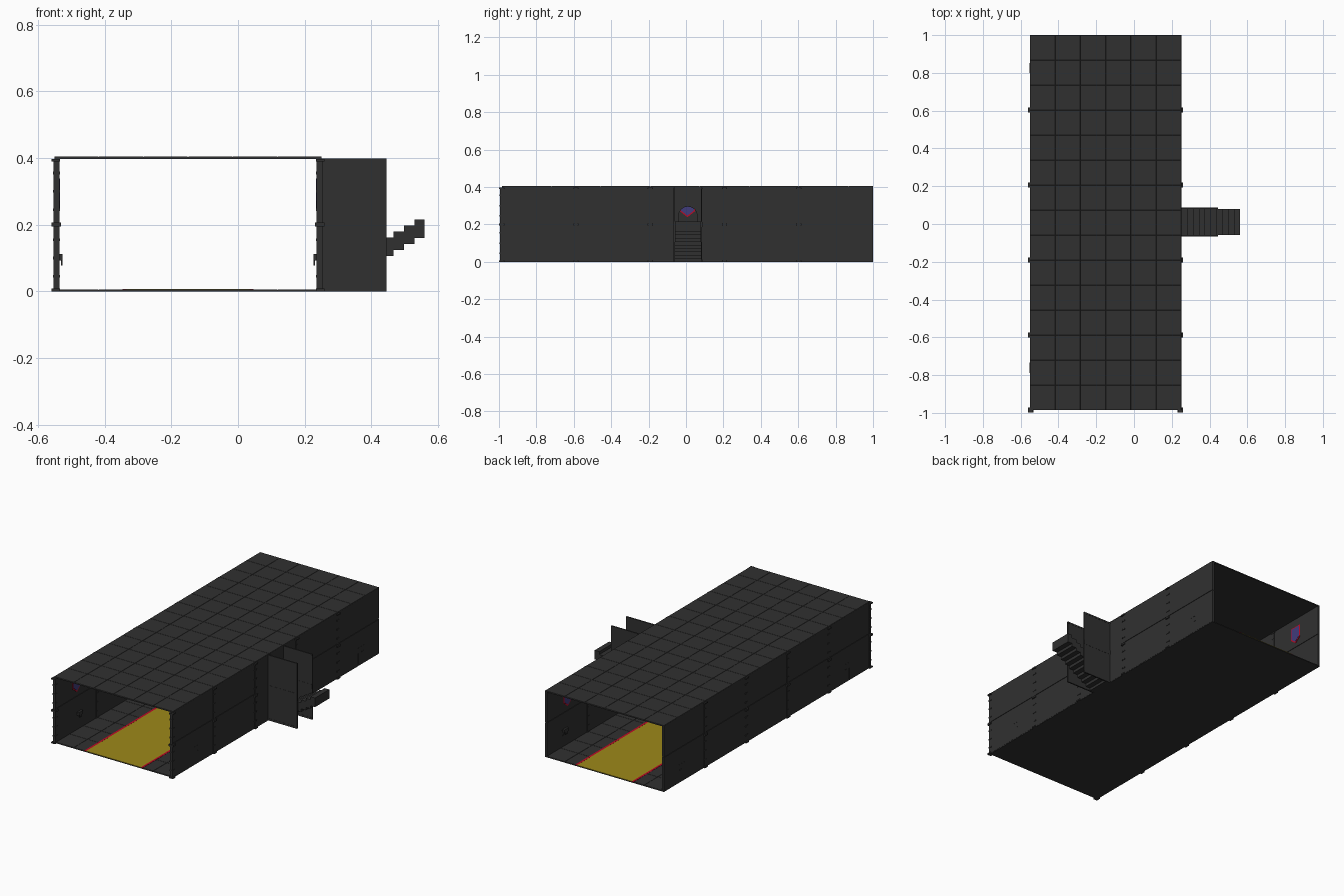
import bpy, bmesh, math

if "Cube" in bpy.data.objects:
    bpy.data.objects.remove(bpy.data.objects["Cube"])

CX = -0.15                      # corridor centre line
Y0, Y1, MOD = -0.985, 1.0, 0.397  # hall length and wall module pitch


def material(name, rgb):
    m = bpy.data.materials.new(name)
    m.diffuse_color = (*rgb, 1)
    m.use_nodes = True
    m.node_tree.nodes["Principled BSDF"].inputs["Base Color"].default_value = m.diffuse_color
    return m


GRAY = material("dark gray", (0.030, 0.030, 0.030))
YELLOW = material("floor yellow", (0.34, 0.25, 0.01))
RED = material("signal red", (0.50, 0.003, 0.018))
BLUE = material("banner blue", (0.052, 0.045, 0.2))


def finish(name, bm, mat):
    bmesh.ops.recalc_face_normals(bm, faces=bm.faces)
    me = bpy.data.meshes.new(name)
    bm.to_mesh(me)
    bm.free()
    me.materials.append(mat)
    ob = bpy.data.objects.new(name, me)
    bpy.context.collection.objects.link(ob)
    return ob


def add_box(bm, a, b):
    vs = bmesh.ops.create_cube(bm, size=1)["verts"]
    for v in vs:
        v.co = [(a[i] + b[i]) / 2 + v.co[i] * (b[i] - a[i]) for i in range(3)]


def boxes(name, pairs, mat=GRAY):
    bm = bmesh.new()
    for a, b in pairs:
        add_box(bm, a, b)
    return finish(name, bm, mat)


def prism(name, pts, axis, lo, hi, mat=GRAY):
    """Extrude a 2D outline along x (pts are y,z) or y (pts are x,z)."""
    bm = bmesh.new()
    place = (lambda p, t: (t, p[0], p[1])) if axis == "x" else (lambda p, t: (p[0], t, p[1]))
    ends = [[bm.verts.new(place(p, t)) for p in pts] for t in (lo, hi)]
    for ring in ends:
        bm.faces.new(ring)
    for i in range(len(pts)):
        j = (i + 1) % len(pts)
        bm.faces.new((ends[0][i], ends[0][j], ends[1][j], ends[1][i]))
    return finish(name, bm, mat)


def tiled_slab(name, z0, z1):
    """Slab with 6 x 15 slightly raised tiles on top and a plain underside."""
    bm = bmesh.new()
    bmesh.ops.create_grid(bm, x_segments=6, y_segments=15, size=1)
    for v in bm.verts:
        v.co = (CX + v.co.x * 0.401, (Y0 + Y1) / 2 + v.co.y * (Y1 - Y0) / 2, z1 - 0.002)
    tiles = list(bm.faces)
    bmesh.ops.inset_individual(bm, faces=tiles, thickness=0.0015, depth=0)
    for f in tiles:
        for v in f.verts:
            v.co.z = z1
    add_box(bm, (CX - 0.401, Y0, z0), (CX + 0.401, Y1, z1 - 0.0025))
    return finish(name, bm, GRAY)


def span(s, a, b):
    """Ordered x range at offsets a..b from the centre line on side s."""
    return sorted((CX + s * a, CX + s * b))


def side_box(s, d0, d1, y0, y1, z0, z1):
    x0, x1 = span(s, d0, d1)
    return (x0, y0, z0), (x1, y1, z1)


# Floor and roof
tiled_slab("floor", 0.0, 0.006)
tiled_slab("roof", 0.397, 0.404)

# Painted walkway and its red edge lines
boxes("walkway", [((CX - 0.185, Y0, 0.005), (CX + 0.185, Y1, 0.0068))], YELLOW)
boxes("walkway_edges", [side_box(s, 0.185, 0.197, Y0, Y1, 0.005, 0.007) for s in (-1, 1)], RED)

DOOR_Y, DOOR_W, SPRING = 0.01, 0.05, 0.245

for s, side in ((-1, "left"), (1, "right")):
    panels, posts, hatches = [], [], []
    for k in range(5):
        a, b = Y0 + k * MOD, Y0 + (k + 1) * MOD
        mid = (a + b) / 2
        if s == 1 and k == 2:
            # Doorway panel with arched opening
            pts = [(a, 0.005), (DOOR_Y - DOOR_W, 0.005)]
            pts += [(DOOR_Y - DOOR_W * math.cos(math.pi * i / 8),
                     SPRING + DOOR_W * math.sin(math.pi * i / 8)) for i in range(9)]
            pts += [(DOOR_Y + DOOR_W, 0.005), (b, 0.005), (b, 0.398), (a, 0.398)]
            prism("doorway_wall", pts, "x", *span(s, 0.389, 0.400))
            continue
        # Lower and upper wall panels with a recessed seam between
        panels += [side_box(s, 0.388, 0.401, a, b, 0.005, 0.209),
                   side_box(s, 0.388, 0.401, a, b, 0.213, 0.398),
                   side_box(s, 0.391, 0.398, a, b, 0.209, 0.213)]
        # Shield banner on the inside, red border around blue
        for nm, g, depth, mat in (("banner_border", 0, 0.3855, RED), ("banner", 0.006, 0.384, BLUE)):
            w = 0.040 - g
            pts = [(mid - w, 0.345 - g), (mid - w, 0.27 + g / 2), (mid, 0.238 + g * 1.4),
                   (mid + w, 0.27 + g / 2), (mid + w, 0.345 - g)]
            prism(f"{side}_{nm}", pts, "x", *span(s, depth, 0.389), mat)
        # Service hatch with inner handle in the end modules
        if k in (0, 4):
            h = mid + 0.025
            hatches += [side_box(s, 0.386, 0.402, h - 0.027, h + 0.027, 0.106, 0.110),
                        side_box(s, 0.386, 0.402, h - 0.027, h - 0.023, 0.008, 0.075),
                        side_box(s, 0.386, 0.402, h + 0.006, h + 0.022, 0.074, 0.078),
                        side_box(s, 0.376, 0.390, h - 0.02, h + 0.02, 0.092, 0.112),
                        side_box(s, 0.376, 0.381, h - 0.008, h + 0.008, 0.078, 0.092)]
    boxes(f"{side}_wall", panels)
    boxes(f"{side}_hatches", hatches)
    # Posts with clamps
    for k in range(5):
        y = Y0 + k * MOD
        posts.append(side_box(s, 0.386, 0.403, y - 0.009, y + 0.009, 0.0, 0.397))
        for z in (0.045, 0.10, 0.155, 0.245, 0.30, 0.355):
            posts.append(side_box(s, 0.384, 0.405, y - 0.011, y + 0.011, z - 0.004, z + 0.004))
        posts.append(side_box(s, 0.381, 0.41, y - 0.014, y + 0.014, 0.194, 0.206))
        posts.append(side_box(s, 0.384, 0.41, y - 0.014, y + 0.014, 0.0, 0.008))
        posts.append(side_box(s, 0.384, 0.41, y - 0.014, y + 0.014, 0.389, 0.397))
    boxes(f"{side}_posts", posts)

# Stairwell side walls with banded seams
plates = []
for y in (-0.063, 0.083):
    for z0, z1, t in ((0, 0.012, 0.004), (0.012, 0.186, 0.003), (0.186, 0.214, 0.004),
                      (0.214, 0.388, 0.003), (0.388, 0.398, 0.004)):
        plates.append(((0.245, y - t, z0), (0.445, y + t, z1)))
boxes("stairwell_walls", plates)

# Stairs climbing outward: a stepped profile top and bottom
N, RUN, RISE, THICK = 10, 0.031, 0.018, 0.055
upper, lower = [], []
for i in range(N):
    x, top = 0.25 + RUN * i, 0.215 - RISE * (N - 1 - i)
    bot = max(0.0, top - THICK)
    upper += [(x, top), (x + RUN, top)]
    lower += [(x, bot), (x + RUN, bot)]
prism("stairs", upper + lower[::-1], "y", -0.058, 0.079)
